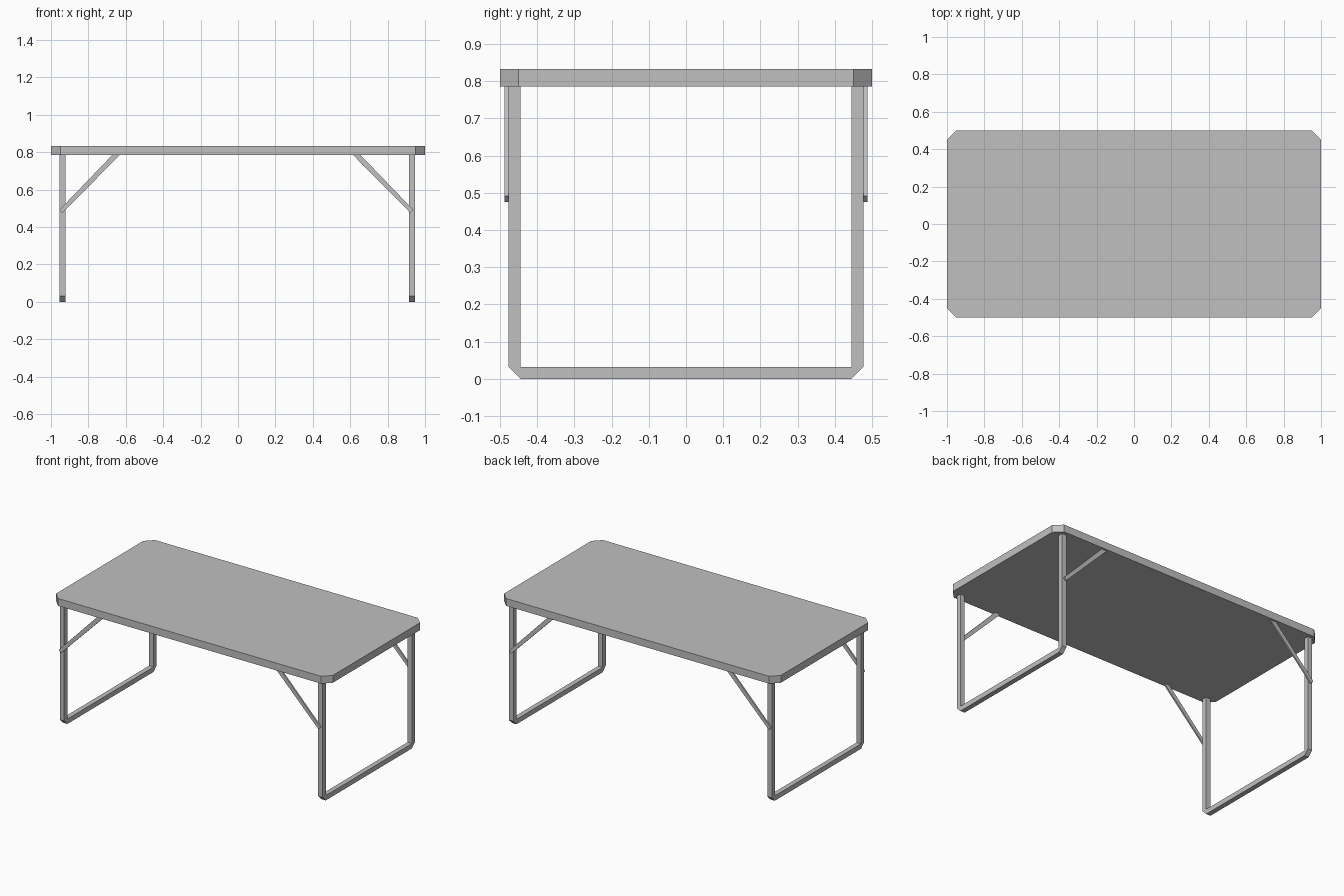
import bpy
import bmesh
from mathutils import Vector

cube = bpy.data.objects.get("Cube")
if cube:
    bpy.data.objects.remove(cube, do_unlink=True)

grey = bpy.data.materials.new("light grey")
grey.use_nodes = True
grey.diffuse_color = (0.53, 0.53, 0.53, 1)
grey.node_tree.nodes["Principled BSDF"].inputs["Base Color"].default_value = grey.diffuse_color


def extruded(name, outline, step):
    """Flat outline of 3D points, pushed along the step vector into a solid."""
    bm = bmesh.new()
    face = bm.faces.new([bm.verts.new(p) for p in outline])
    result = bmesh.ops.extrude_face_region(bm, geom=[face], use_keep_orig=True)
    moved = [g for g in result["geom"] if isinstance(g, bmesh.types.BMVert)]
    bmesh.ops.translate(bm, verts=moved, vec=Vector(step))
    bmesh.ops.recalc_face_normals(bm, faces=bm.faces)
    mesh = bpy.data.meshes.new(name)
    bm.to_mesh(mesh)
    bm.free()
    mesh.materials.append(grey)
    obj = bpy.data.objects.new(name, mesh)
    bpy.context.collection.objects.link(obj)
    return obj


UNDERSIDE, TOP = 0.785, 0.833
OUT, TUBE = 0.477, 0.032  # leg frame half width and tube thickness
INNER = OUT - TUBE

# Tabletop with clipped corners
half = [(1, 0.45), (0.95, 0.5), (-0.95, 0.5), (-1, 0.45)]
corners = half + [(-x, -y) for x, y in half]
extruded("tabletop", [(x, y, UNDERSIDE) for x, y in corners],
         (0, 0, TOP - UNDERSIDE))

# U-shaped leg frames, bevelled at the feet
half = [(INNER, TUBE), (INNER, UNDERSIDE), (OUT, UNDERSIDE), (OUT, TUBE), (INNER, 0)]
profile = half + [(-y, z) for y, z in reversed(half)]
for side, x in (("left", 0.914), ("right", -0.954)):
    extruded(side + "_leg_frame", [(x, y, z) for y, z in profile], (TUBE, 0, 0))

# Diagonal braces on the outer faces of the legs
brace = [(0.615, UNDERSIDE), (0.655, UNDERSIDE), (0.938, 0.491), (0.922, 0.475)]
for side, sx, shift in (("left", 1, 0), ("right", -1, -0.017)):
    for end, sy in (("front", -1), ("back", 1)):
        extruded(f"{end}_{side}_brace",
                 [(sx * x + shift, sy * OUT, z) for x, z in brace],
                 (0, sy * 0.01, 0))
